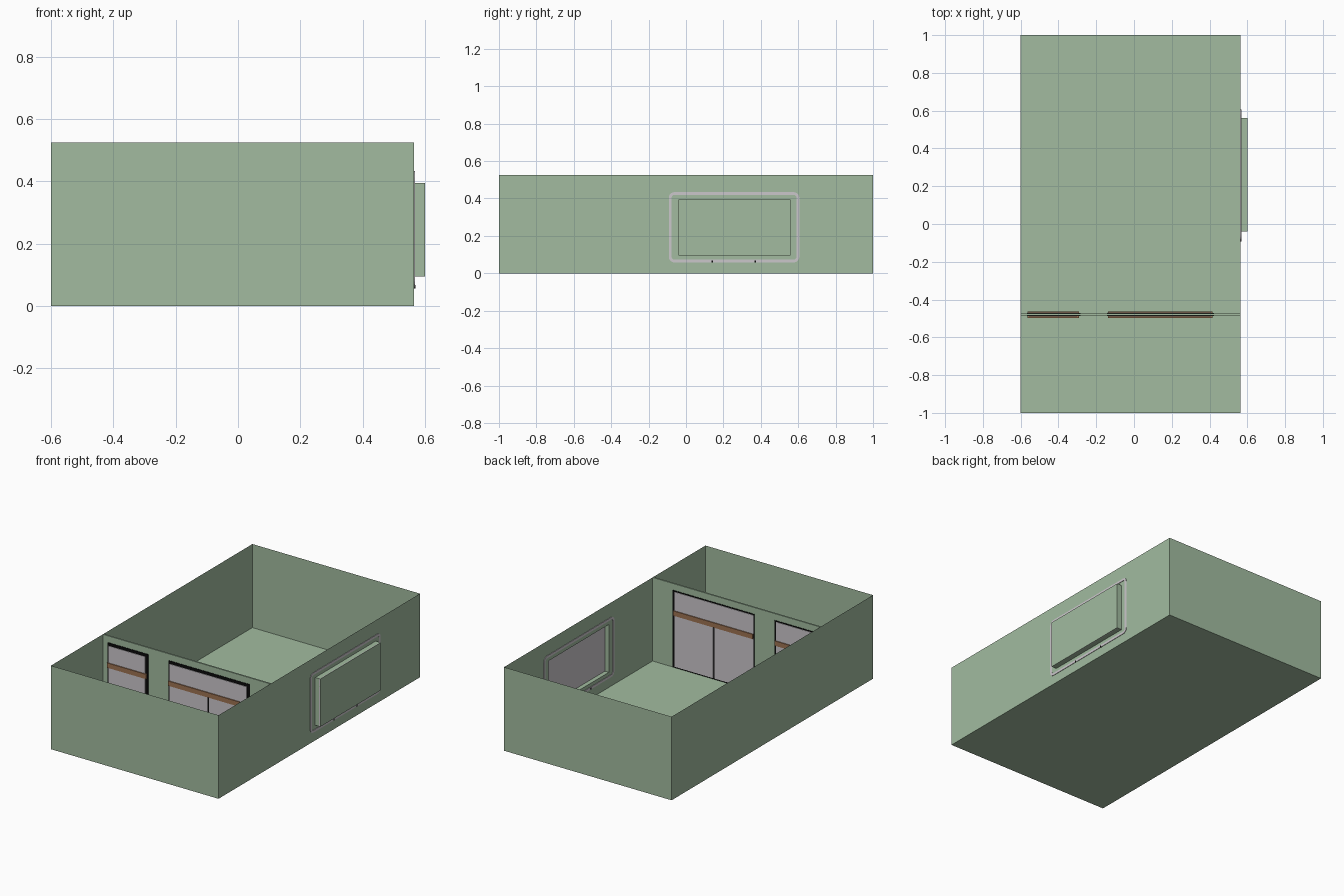
import bpy, bmesh, math
from mathutils import Vector

cube = bpy.data.objects.get("Cube")
if cube:
    bpy.data.objects.remove(cube, do_unlink=True)


def material(name, rgb):
    m = bpy.data.materials.new(name)
    m.use_nodes = True
    color = (*rgb, 1)
    m.diffuse_color = color
    m.node_tree.nodes["Principled BSDF"].inputs["Base Color"].default_value = color
    return m


GREEN = material("sage green", (0.36, 0.50, 0.35))
GREY = material("pale grey", (0.60, 0.57, 0.60))
BLACK = material("black", (0.003, 0.003, 0.003))
BROWN = material("wood brown", (0.34, 0.17, 0.085))


def finish(name, bm, mat):
    mesh = bpy.data.meshes.new(name)
    bm.to_mesh(mesh)
    bm.free()
    mesh.materials.append(mat)
    obj = bpy.data.objects.new(name, mesh)
    bpy.context.collection.objects.link(obj)
    return obj


def place_cube(bm, lo, hi):
    for v in bm.verts:
        v.co = Vector([hi[i] if v.co[i] > 0 else lo[i] for i in range(3)])


def box(name, lo, hi, mat):
    bm = bmesh.new()
    bmesh.ops.create_cube(bm, size=2)
    place_cube(bm, lo, hi)
    return finish(name, bm, mat)


LEFT, RIGHT, HEIGHT = -0.6, 0.565, 0.525
WIN_Y, WIN_Z, WIN_X = (-0.04, 0.56), (0.095, 0.395), 0.6

# Open room shell of thin sheets, with the window bay pushed out of one wall
bm = bmesh.new()
bmesh.ops.create_cube(bm, size=2)
place_cube(bm, (LEFT, -1, 0), (RIGHT, 1, HEIGHT))
bm.normal_update()
bm.faces.ensure_lookup_table()
top = max(bm.faces, key=lambda f: f.normal.z)
bmesh.ops.delete(bm, geom=[top], context='FACES_ONLY')
bay = max(bm.faces, key=lambda f: f.normal.x)
for depth in (RIGHT, WIN_X):
    bmesh.ops.inset_individual(bm, faces=[bay], thickness=0.02)
    mid = bay.calc_center_median()
    for v in bay.verts:
        v.co = (depth, WIN_Y[v.co.y > mid.y], WIN_Z[v.co.z > mid.z])
finish("room_shell", bm, GREEN)

# Window pane inside the bay
box("window_pane", (0.592, WIN_Y[0], WIN_Z[0]), (0.597, WIN_Y[1], WIN_Z[1]), GREY)


# Rounded trim around the window, showing on both sides of the wall
def rounded_loop(bm, x, inset, radius=0.03):
    y0, y1, z0, z1 = -0.092, 0.606, 0.058, 0.434
    corners = [(y1, z1, -1, -1), (y0, z1, 1, -1), (y0, z0, 1, 1), (y1, z0, -1, 1)]
    loop = []
    for k, (y, z, sy, sz) in enumerate(corners):
        for step in range(6):
            a = math.pi / 2 * (k + step / 5)
            r = radius - inset
            loop.append(bm.verts.new((x, y + sy * radius + r * math.cos(a),
                                      z + sz * radius + r * math.sin(a))))
    return loop


bm = bmesh.new()
loops = [rounded_loop(bm, x, i) for x, i in
         ((0.562, 0), (0.568, 0), (0.568, 0.015), (0.562, 0.015))]
for a, b in zip(loops, loops[1:] + loops[:1]):
    for i in range(len(a)):
        j = (i + 1) % len(a)
        bm.faces.new((a[i], a[j], b[j], b[i]))
bmesh.ops.recalc_face_normals(bm, faces=bm.faces)
finish("window_trim", bm, GREY)

for y in (0.14, 0.37):
    box("trim_joint", (0.561, y - 0.004, 0.057), (0.569, y + 0.004, 0.068), BLACK)

# Partition wall across the room
WALL_Y = -0.48
box("partition", (LEFT, WALL_Y - 0.005, 0), (RIGHT, WALL_Y + 0.005, HEIGHT), GREEN)


# Sliding screen: black backing, grey panels on both sides, wooden rail
def screen(name, x0, x1, panels):
    y, z1, rail = WALL_Y, 0.484, (0.33, 0.36)
    box(name + "_frame", (x0, y - 0.008, 0.001), (x1, y + 0.008, z1), BLACK)
    for side, left, right, over in ((-1, 0.01, 0.02, 0.018), (1, 0.002, 0.014, 0.006)):
        ya, yb = sorted((y + side * 0.007, y + side * 0.011))
        a, b = x0 + left, x1 - right
        box(name + "_transom", (a, ya, rail[1]), (b, yb, z1 - over), GREY)
        width = (b - a) / panels
        for i in range(panels):
            gap_l = 0.005 if i else 0
            gap_r = 0.005 if i < panels - 1 else 0
            box(name + "_panel", (a + i * width + gap_l, ya, 0.008),
                (a + (i + 1) * width - gap_r, yb, rail[0]), GREY)
    box(name + "_rail", (x0 + 0.004, y - 0.017, rail[0]),
        (x1 - 0.008, y + 0.017, rail[1]), BROWN)


screen("narrow_screen", -0.567, -0.283, 1)
screen("wide_screen", -0.142, 0.424, 2)
